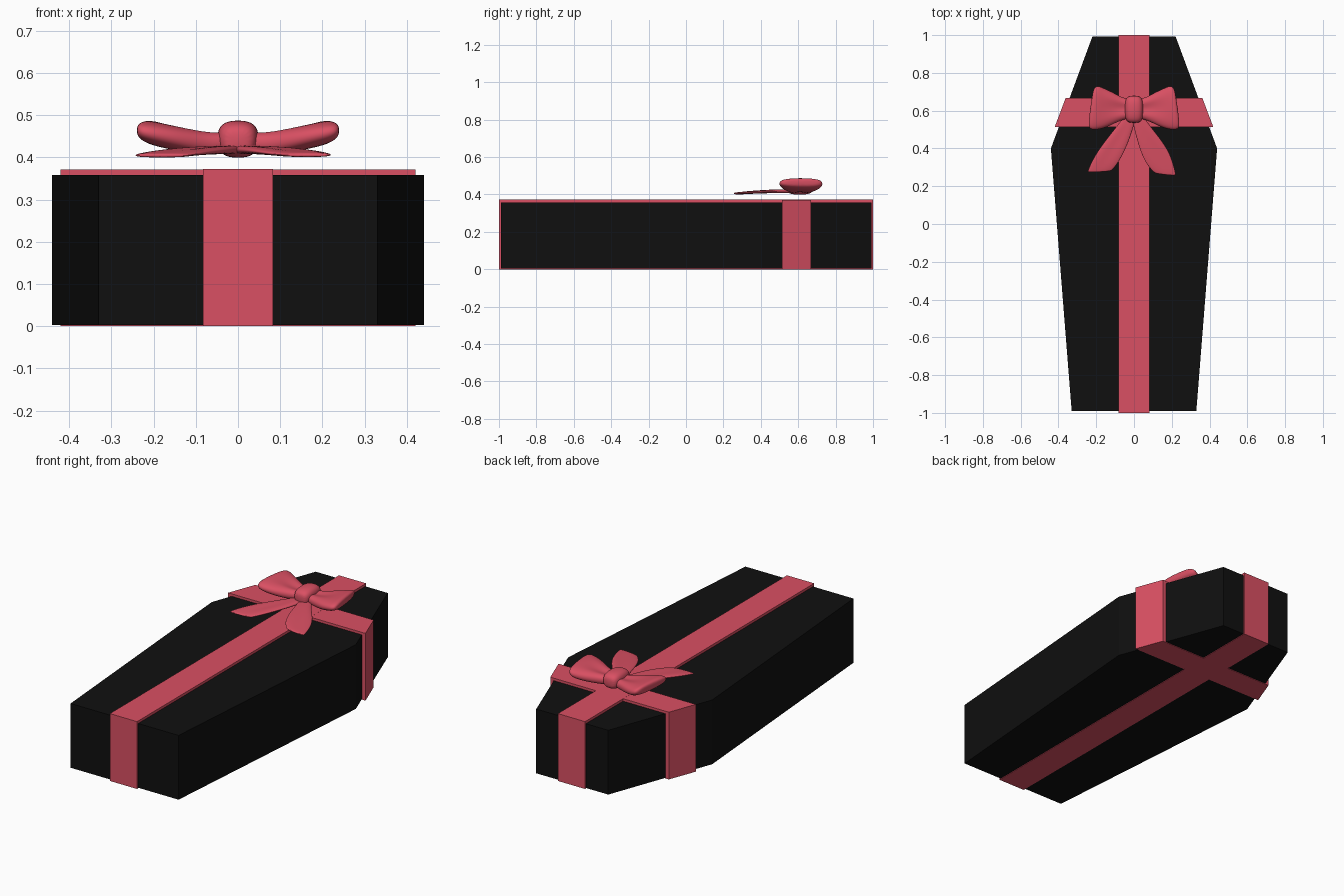
import bpy, bmesh
from math import cos, sin, pi, copysign
from mathutils import Vector

cube = bpy.data.objects.get("Cube")
if cube:
    bpy.data.objects.remove(cube, do_unlink=True)


def material(name, rgb):
    m = bpy.data.materials.new(name)
    m.use_nodes = True
    m.diffuse_color = (*rgb, 1)
    bsdf = next(n for n in m.node_tree.nodes if n.type == 'BSDF_PRINCIPLED')
    bsdf.inputs["Base Color"].default_value = (*rgb, 1)
    return m


BLACK = material("black", (0.005, 0.005, 0.005))
RED = material("ribbon red", (0.70, 0.08, 0.125))


def finish(bm, name, mat):
    bmesh.ops.recalc_face_normals(bm, faces=bm.faces)
    mesh = bpy.data.meshes.new(name)
    bm.to_mesh(mesh)
    bm.free()
    mesh.materials.append(mat)
    ob = bpy.data.objects.new(name, mesh)
    bpy.context.collection.objects.link(ob)
    return ob


def prism(name, half_outline, z0, z1, mat):
    """Extrude an outline given by its +x half, mirrored to -x."""
    pts = half_outline + [(-x, y) for x, y in reversed(half_outline)]
    bm = bmesh.new()
    face = bm.faces.new([bm.verts.new((x, y, z0)) for x, y in pts])
    top = bmesh.ops.extrude_face_region(bm, geom=[face])["geom"]
    verts = [g for g in top if isinstance(g, bmesh.types.BMVert)]
    bmesh.ops.translate(bm, verts=verts, vec=(0, 0, z1 - z0))
    return finish(bm, name, mat)


def loft(name, stations, side=1, n=16, mat=RED):
    """Soft padded strip; station = centre xyz, half-width xy, half-height, crease."""
    bm = bmesh.new()
    rings = []
    for x, y, z, wx, wy, h, crease in stations:
        ring = []
        for i in range(n):
            a = 2 * pi * i / n
            c, s = [copysign(abs(v) ** 0.75, v) for v in (cos(a), sin(a))]
            dip = 1 - crease * max(0, 1 - 2.2 * abs(c))
            p = Vector((x + wx * c, y + wy * c, z + h * s * dip))
            p.x *= side
            ring.append(bm.verts.new(p))
        rings.append(ring)
    for a, b in zip(rings, rings[1:]):
        for i in range(n):
            j = (i + 1) % n
            bm.faces.new((a[i], a[j], b[j], b[i]))
    bm.faces.new(rings[0])
    bm.faces.new(rings[-1])
    ob = finish(bm, name, mat)
    sub = ob.modifiers.new("smooth", 'SUBSURF')
    sub.levels = sub.render_levels = 2
    for p in ob.data.polygons:
        p.use_smooth = True
    return ob


# Six-sided box
prism("coffin_box", [(0.33, -0.99), (0.44, 0.40), (0.22, 0.993)], 0.003, 0.358, BLACK)

# Ribbons wrapped around the box
prism("long_ribbon", [(0.083, -1), (0.083, 1)], 0, 0.372, RED)
prism("cross_ribbon", [(0.42, 0.513), (0.362, 0.667)], 0, 0.3715, RED)

# Bow loops, pinched at the knot and flaring upwards
loop = [(0.01, 0.61, 0.435, 0, 0.05, 0.028, 0.2),
        (0.06, 0.61, 0.432, 0, 0.058, 0.029, 0.5),
        (0.11, 0.613, 0.438, 0, 0.085, 0.032, 0.4),
        (0.16, 0.615, 0.447, 0.006, 0.108, 0.032, 0.15),
        (0.20, 0.615, 0.457, -0.008, 0.120, 0.030, 0),
        (0.222, 0.612, 0.462, -0.012, 0.112, 0.025, 0),
        (0.232, 0.610, 0.464, -0.012, 0.085, 0.014, 0)]
for label, side in (("left", 1), ("right", -1)):
    loft(label + "_bow_loop", loop, side)

# Knot
loft("bow_knot", [(0, 0.535, 0.440, 0.026, 0, 0.022, 0),
                  (0, 0.55, 0.442, 0.044, 0, 0.038, 0),
                  (0, 0.585, 0.443, 0.050, 0, 0.045, 0),
                  (0, 0.635, 0.443, 0.050, 0, 0.045, 0),
                  (0, 0.665, 0.442, 0.044, 0, 0.038, 0),
                  (0, 0.68, 0.440, 0.026, 0, 0.022, 0)])

# Tails, thin and spreading towards the front
loft("right_bow_tail", [(0.01, 0.60, 0.417, 0.030, -0.008, 0.010, 0),
                        (0.03, 0.54, 0.418, 0.032, 0.014, 0.011, 0),
                        (0.085, 0.44, 0.416, 0.052, 0.022, 0.010, 0.3),
                        (0.145, 0.345, 0.411, 0.063, 0.022, 0.008, 0.3),
                        (0.180, 0.285, 0.405, 0.066, -0.001, 0.006, 0),
                        (0.185, 0.275, 0.404, 0.062, -0.004, 0.004, 0)], -1)
loft("left_bow_tail", [(0.01, 0.60, 0.417, 0.030, 0.008, 0.010, 0),
                       (0.03, 0.53, 0.418, 0.032, 0.016, 0.011, 0),
                       (0.08, 0.435, 0.416, 0.056, 0.024, 0.010, 0.3),
                       (0.128, 0.345, 0.411, 0.068, 0.026, 0.008, 0.3),
                       (0.163, 0.270, 0.406, 0.060, -0.006, 0.006, 0),
                       (0.168, 0.260, 0.405, 0.054, -0.006, 0.004, 0)])
